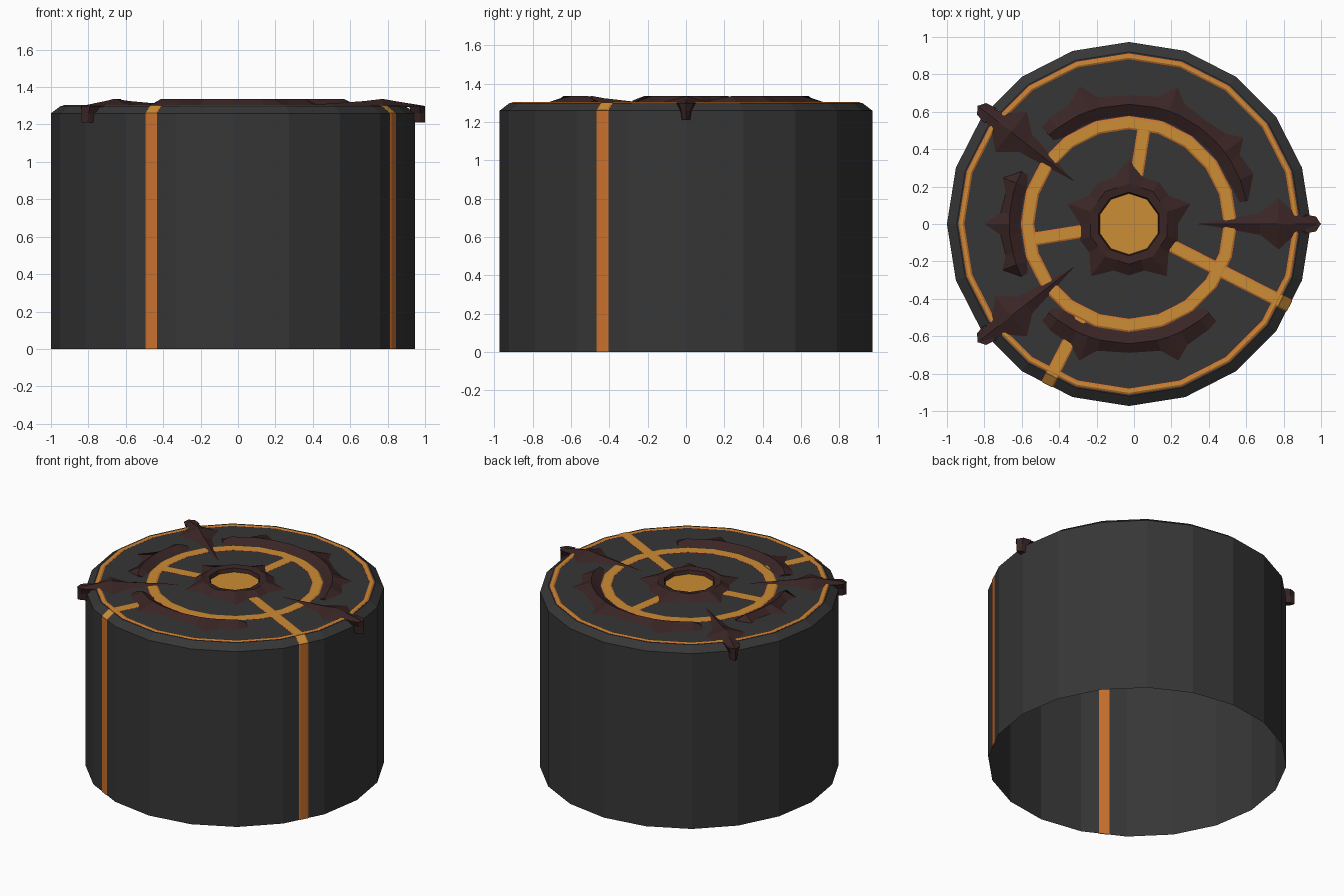
import bpy, bmesh, math
from mathutils import Vector

if "Cube" in bpy.data.objects:
    bpy.data.objects.remove(bpy.data.objects["Cube"])

CX, TOP, STEP = -0.027, 1.30, math.radians(18)


def mat(name, c):
    m = bpy.data.materials.new(name)
    m.diffuse_color = (*c, 1)
    m.use_nodes = True
    m.node_tree.nodes["Principled BSDF"].inputs["Base Color"].default_value = m.diffuse_color
    return m


GREY = mat("charcoal stone", (0.037, 0.037, 0.037))
BROWN = mat("dark brown metal", (0.042, 0.018, 0.018))
GOLD = mat("amber glow", (0.60, 0.27, 0.035))
ORANGE = mat("orange edge", (0.60, 0.17, 0.027))


def pol(r, a, z):
    return Vector((CX + r * math.cos(a), r * math.sin(a), z))


def make(name, rows, mats, closed_rows=False, closed_cols=True, caps=False, rule=None, fix=True):
    """Skin a grid of points: rows of equal length joined into quads."""
    bm = bmesh.new()
    g = [[bm.verts.new(p) for p in row] for row in rows]
    n, m = len(g), len(g[0])
    for i in range(n if closed_rows else n - 1):
        for j in range(m if closed_cols else m - 1):
            a, b = g[i], g[(i + 1) % n]
            bm.faces.new((a[j], a[(j + 1) % m], b[(j + 1) % m], b[j]))
    if caps:
        bm.faces.new(g[0])
        bm.faces.new(g[-1])
    if fix:
        bmesh.ops.recalc_face_normals(bm, faces=bm.faces)
    bm.normal_update()
    if rule:
        for f in bm.faces:
            f.material_index = rule(f)
    me = bpy.data.meshes.new(name)
    bm.to_mesh(me)
    bm.free()
    for k in mats:
        me.materials.append(k)
    ob = bpy.data.objects.new(name, me)
    bpy.context.collection.objects.link(ob)
    return ob


def circle(r, z, n=20, off=0.0):
    return [pol(r, off + i * 2 * math.pi / n, z) for i in range(n)]


def glow(f):
    return 0 if abs(f.normal.z) > 0.6 else 1


# drum: open-bottomed 20-sided wall with a chamfered rim and flat top
drum = make("drum", [circle(0.973, 0), circle(0.973, 1.26), circle(0.92, TOP), circle(0.05, TOP)],
            [GREY], fix=False)
bm = bmesh.new()
bm.from_mesh(drum.data)
bmesh.ops.holes_fill(bm, edges=[e for e in bm.edges if e.is_boundary and e.verts[0].co.z > 1])
bm.to_mesh(drum.data)
bm.free()


# glowing rings laid through the top face, with sloped orange edges
def ring(name, r0, r1, h, e):
    lo, hi = TOP - 0.003, TOP + h
    prof = [(r0, lo), (r0, TOP + 0.0005), (r0 + e, hi), (r1 - e, hi), (r1, TOP + 0.0005), (r1, lo)]
    rows = [[pol(r, i * STEP, z) for r, z in prof] for i in range(20)]
    make(name, rows, [GOLD, ORANGE], closed_rows=True,
         rule=lambda f: 0 if abs(f.normal.z) > 0.98 else 1)


ring("outer_ring", 0.88, 0.912, 0.005, 0.009)
ring("middle_ring", 0.507, 0.578, 0.004, 0.009)


# glowing strips: path of (radius, height), wide base and narrower face
def strip(name, deg, path, up, mats, w=0.035, e=0.008):
    a = math.radians(deg)
    side = Vector((-math.sin(a), math.cos(a), 0))
    rows = []
    for (r, z), (dr, dz) in zip(path, up):
        base = pol(r, a, z)
        lo = pol(r - dr, a, z - dz)
        hi = pol(r + dr, a, z + dz)
        rows.append([lo - side * w, base - side * w, hi - side * (w - e),
                     hi + side * (w - e), base + side * w, lo + side * w])
    make(name, rows, mats, caps=True, rule=lambda f: 1 if abs(f.normal.dot(side)) > 0.15 else 0)


flat = (0, 0.003)
for deg, r0, r1 in ((81, 0.2, 0.52), (189, 0.2, 0.52), (-27, 0.2, 0.909), (243, 0.57, 0.909)):
    strip("top_spoke", deg, [(r0, TOP + 0.0005), (r1, TOP + 0.0005)], [flat, flat], [GOLD, ORANGE])
for deg in (-27, 243):
    d = (0.002, 0.002)
    strip("rim_spoke", deg, [(0.909, TOP + 0.0005), (0.9615, 1.2605)], [d, d], [GOLD, ORANGE])
    s = (0.003, 0)
    strip("side_stripe", deg, [(0.9615, 1.2605), (0.9615, 0)], [s, s], [ORANGE, ORANGE])

# hub: ten-sided collar whose alternate corners spread into spikes
rows = []
for i in range(20):
    a = math.radians(90 + 18 * i)
    k = math.cos(math.pi / 10) if i % 2 else 1          # keep collar ten-sided
    foot = 0.345 if i % 4 == 0 else 0.275 * k
    rows.append([pol(0.162 * k, a, TOP), pol(0.17 * k, a, 1.33), pol(0.215 * k, a, 1.337), pol(foot, a, TOP)])
make("hub_collar", rows, [BROWN], closed_rows=True)
make("hub_core", [circle(0.168, TOP - 0.003, 10, math.pi / 2), circle(0.168, TOP + 0.004, 10, math.pi / 2)],
     [GOLD], caps=True)


# thorny crescents: ridge with (angle, outer radius) stations
def crescent(name, st):
    rows = []
    for i, (deg, r) in enumerate(st):
        end = i in (0, len(st) - 1)
        a = math.radians(deg)
        rows.append([pol(0.60 if end else 0.578, a, TOP - 0.001),
                     pol(0.64, a, 1.312 if end else 1.336), pol(r, a, TOP - 0.001)])
    make(name, rows, [BROWN], caps=True)


crescent("long_crescent", [(132, .70), (127, .71), (116, .72), (109.5, .785), (104, .70), (90, .69), (77, .70),
                           (70.5, .78), (65, .71), (54, .69), (43, .71), (37, .77), (32, .70), (22, .72), (11, .65)])
crescent("front_crescent", [(228, .70), (233, .71), (244, .72), (250, .78), (256, .70), (270, .69), (284, .70),
                            (290, .78), (296, .72), (307, .71), (312, .70)])
crescent("left_crescent", [(154, .63), (160, .72), (166, .68), (175, .69), (180, .775), (185, .69), (194, .68),
                           (200, .72), (206, .63)])


# claws: four-pointed star with a ridge, and a hook over the rim
def claw(name, deg):
    a = math.radians(deg)
    d, s = Vector((math.cos(a), math.sin(a), 0)), Vector((-math.sin(a), math.cos(a), 0))

    def at(r, w, z):
        return Vector((CX, 0, z)) + d * r + s * w

    #     radius, half width, ridge height
    st = [(0.375, 0.002, 1.302), (0.70, 0.06, 1.325), (0.80, 0.14, 1.337), (0.885, 0.062, 1.322), (1.027, 0.003, 1.297)]
    rows = [[at(r, -w, 1.294), at(r, -w, 1.299), at(r, 0, z), at(r, w, 1.299), at(r, w, 1.294)] for r, w, z in st]
    make(name, rows, [BROWN], caps=True)
    hook = [(0.94, 0.05, 1.30), (0.955, 0.03, 1.26), (0.965, 0.022, 1.21)]
    rows = [[at(r, -w, z), at(1.0, -w * 0.8, z), at(1.026, 0, z), at(1.0, w * 0.8, z), at(r, w, z)]
            for r, w, z in hook]
    make(name + "_hook", rows, [BROWN], caps=True)


for n, deg in (("right_claw", 0), ("back_left_claw", 142), ("front_left_claw", 218)):
    claw(n, deg)
